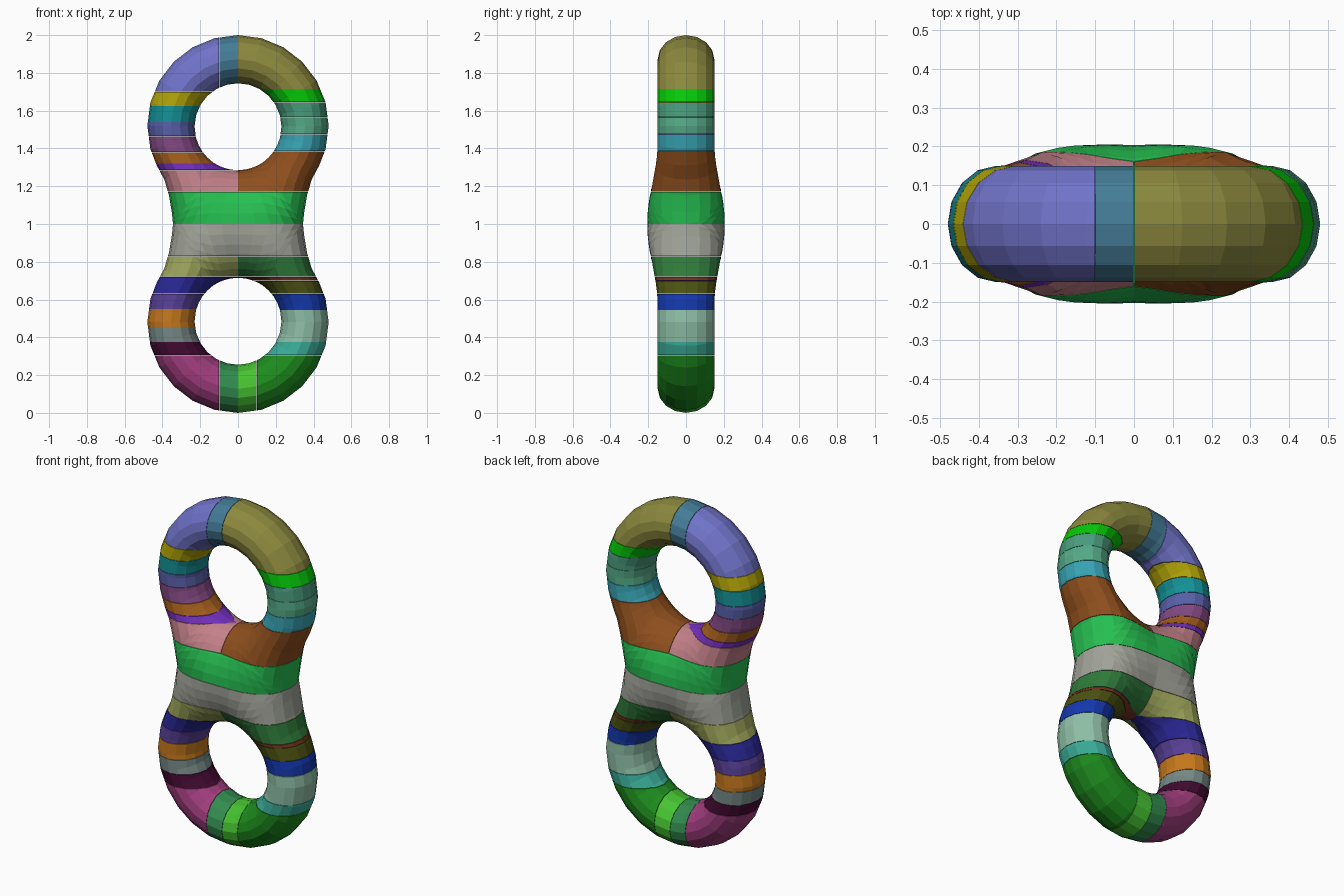
import bpy, bmesh, math
from mathutils import Vector
from mathutils.geometry import intersect_point_line

if "Cube" in bpy.data.objects:
    bpy.data.objects.remove(bpy.data.objects["Cube"])

HOLE_C, HOLE_R, STEPS = Vector((0, 1.515)), 0.23, 8

# Outer outline of one quadrant (x, z): round top, then the waist
outline = [Vector((0.48 * math.sin(math.radians(a)), 1.52 + 0.48 * math.cos(math.radians(a))))
           for a in range(0, 106, 15)]
outline += [Vector(p) for p in ((.43, 1.31), (.39, 1.235), (.365, 1.15), (.35, 1.06), (.344, 1.0))]
waist = [Vector((0.344 * math.cos(math.radians(a)), 1.0)) for a in range(15, 91, 15)]
waist[-1].x = 0


def edge_distance(p):
    best = 9
    for a, b in zip(outline, outline[1:]):
        q, t = intersect_point_line(p, a, b)
        q = Vector((q[0], q[1]))
        q = a if t < 0 else b if t > 1 else q
        best = min(best, (p - q).length)
    return best


def half_depth(p):
    d_in = max((p - HOLE_C).length - HOLE_R, 0)
    d_out = edge_distance(p)
    s = min(max((1.42 - p.y) / 0.4, 0), 1)
    s = s * s * (3 - 2 * s)
    ratio = 4 * d_in * d_out / (d_in + d_out) ** 2
    return (0.15 + 0.055 * s) * ratio ** (0.5 - 0.04 * s) if ratio > 1e-4 else 0


# Complete double ring, from one quadrant mirrored in x, y and z
def double_ring():
    rows = []
    for k, p in enumerate(outline + waist):
        start = HOLE_C + (p - HOLE_C).normalized() * HOLE_R
        blend = min(max((k - len(outline) + 1) / 4, 0), 1)
        row = []
        for i in range(STEPS + 1):
            t = i / STEPS
            ring_u = (1 - math.cos(math.pi * t)) / 2
            waist_u = 1 - math.cos(math.pi * t / 2)
            q = start.lerp(p, ring_u + (waist_u - ring_u) * blend)
            end = i == 0 or (i == STEPS and k < len(outline))
            row.append((q.x, 0 if end else half_depth(q), q.y))
        rows.append(row)
    bm = bmesh.new()
    for sx in (1, -1):
        for sy in (1, -1):
            for sz in (1, -1):
                grid = [[bm.verts.new((x * sx, y * sy, 1 + (z - 1) * sz)) for x, y, z in r] for r in rows]
                for a, b in zip(grid, grid[1:]):
                    for i in range(STEPS):
                        bm.faces.new((a[i], a[i + 1], b[i + 1], b[i]))
    bmesh.ops.remove_doubles(bm, verts=bm.verts, dist=1e-4)
    bmesh.ops.recalc_face_normals(bm, faces=bm.faces)
    return bm


body = double_ring()


# Cut one closed, coloured segment out of the ring
def segment(name, x0, x1, z0, z1, colour, gap=0.001):
    bm = body.copy()
    for axis, value, side in ((0, x0, -1), (0, x1, 1), (2, z0, -1), (2, z1, 1)):
        co, no = Vector((0, 0, 0)), Vector((0, 0, 0))
        co[axis], no[axis] = value - side * gap, side
        bmesh.ops.bisect_plane(bm, geom=bm.verts[:] + bm.edges[:] + bm.faces[:], dist=1e-5,
                               plane_co=co, plane_no=no, clear_outer=True)
        rim = [e for e in bm.edges if e.is_boundary]
        if rim:
            bmesh.ops.holes_fill(bm, edges=rim, sides=0)
    bmesh.ops.recalc_face_normals(bm, faces=bm.faces)
    mesh = bpy.data.meshes.new(name)
    bm.to_mesh(mesh)
    bm.free()
    mat = bpy.data.materials.new(name + "_colour")
    mat.diffuse_color = (*(min(1, 1.1 * c ** 2.2) for c in colour), 1)  # screen to linear
    mat.use_nodes = True
    mat.node_tree.nodes["Principled BSDF"].inputs["Base Color"].default_value = mat.diffuse_color
    mesh.materials.append(mat)
    bpy.context.collection.objects.link(bpy.data.objects.new(name, mesh))


# Stack of bands between successive heights
def stack(name, x0, x1, heights, colours):
    for i, c in enumerate(colours):
        segment(f"{name}_{i + 1}", x0, x1, heights[i + 1], heights[i], c)


# Crown and base arcs
segment("crown_left", -1, -.1, 1.70, 3, (.42, .43, .75))
segment("crown_middle", -.1, 0, 1.70, 3, (.26, .46, .56))
segment("crown_right", 0, 1, 1.715, 3, (.52, .51, .24))
segment("base_left", -1, -.1, -1, .305, (.6, .24, .47))
segment("base_middle_left", -.1, 0, -1, .305, (.2, .52, .3))
segment("base_middle_right", 0, .1, -1, .305, (.27, .73, .2))
segment("base_right", .1, 1, -1, .305, (.13, .52, .13))

# Ring sides and waist
stack("upper_left_band", -1, 0, (1.70, 1.625, 1.54, 1.465, 1.38, 1.32, 1.285, 1.17),
      ((.66, .61, .06), (.1, .54, .56), (.33, .36, .63), (.49, .28, .49),
       (.62, .36, .13), (.43, .19, .7), (.73, .48, .51)))
stack("upper_right_band", 0, 1, (1.715, 1.645, 1.565, 1.475, 1.385, 1.17),
      ((.05, .75, .06), (.28, .58, .47), (.32, .63, .5), (.22, .61, .67), (.53, .3, .13)))
stack("waist", -1, 1, (1.17, 1.0, .83), ((.16, .72, .31), (.6, .61, .57)))
stack("lower_left_band", -1, 0, (.83, .72, .63, .55, .455, .375, .305),
      ((.62, .65, .36), (.18, .17, .58), (.34, .25, .57), (.74, .45, .13), (.44, .51, .5), (.26, .07, .2)))
stack("lower_right_band", 0, 1, (.83, .72, .70, .63, .545, .375, .305),
      ((.19, .46, .23), (.42, .2, .13), (.29, .31, .09), (.1, .22, .65), (.53, .71, .62), (.23, .65, .57)))
body.free()
